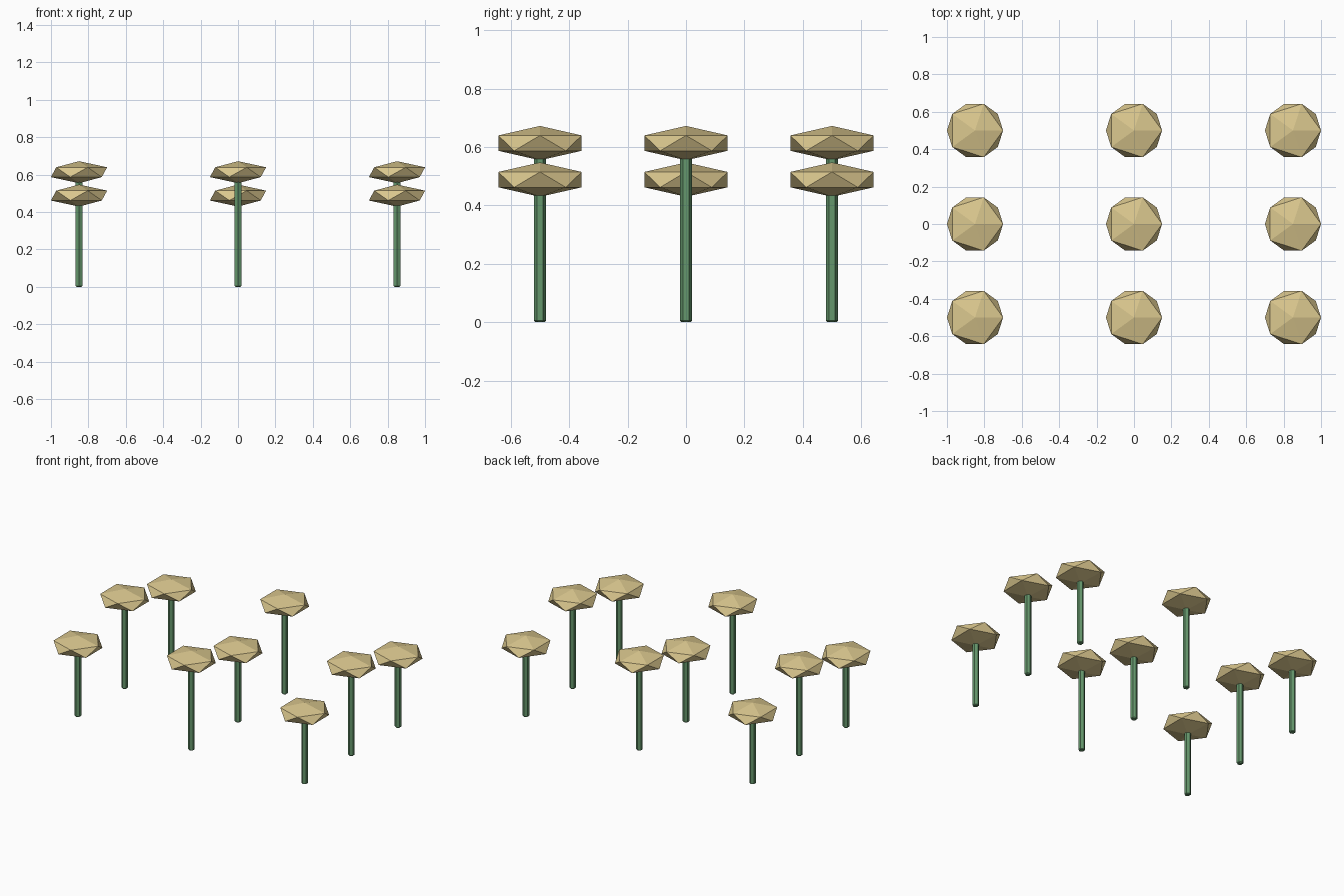
import bpy

if "Cube" in bpy.data.objects:
    bpy.data.objects.remove(bpy.data.objects["Cube"])

STEM_R, CAP_R, CAP_FLAT = 0.021, 0.168, 0.35


def make_material(name, rgb):
    mat = bpy.data.materials.new(name)
    mat.diffuse_color = (*rgb, 1)
    mat.use_nodes = True
    mat.node_tree.nodes["Principled BSDF"].inputs["Base Color"].default_value = mat.diffuse_color
    return mat


green = make_material("stem_green", (0.13, 0.31, 0.15))
tan = make_material("cap_tan", (0.70, 0.57, 0.27))


def add_stem(name, x, y, height):
    # six-sided post with chamfered ends
    bpy.ops.mesh.primitive_cylinder_add(vertices=6, radius=STEM_R, depth=height,
                                        location=(x, y, height / 2))
    ob = bpy.context.object
    ob.name = name
    ob.data.materials.append(green)
    bevel = ob.modifiers.new("chamfer", 'BEVEL')
    bevel.width = 0.005
    bevel.segments = 1
    bevel.limit_method = 'ANGLE'
    bevel.angle_limit = 1.2  # only the end rims, not the long edges


def add_cap(name, x, y, z):
    # flattened icosahedron
    bpy.ops.mesh.primitive_ico_sphere_add(subdivisions=1, radius=CAP_R, location=(x, y, z))
    ob = bpy.context.object
    ob.name = name
    ob.scale.z = CAP_FLAT
    ob.data.materials.append(tan)


# 3 x 3 patch, short and tall plants in a checkerboard
for i, x in enumerate((-0.85, 0, 0.85)):
    for j, y in enumerate((-0.5, 0, 0.5)):
        height = 0.613 if (i + j) % 2 else 0.488
        add_stem(f"stem_{i}_{j}", x, y, height)
        add_cap(f"cap_{i}_{j}", x, y, height)
